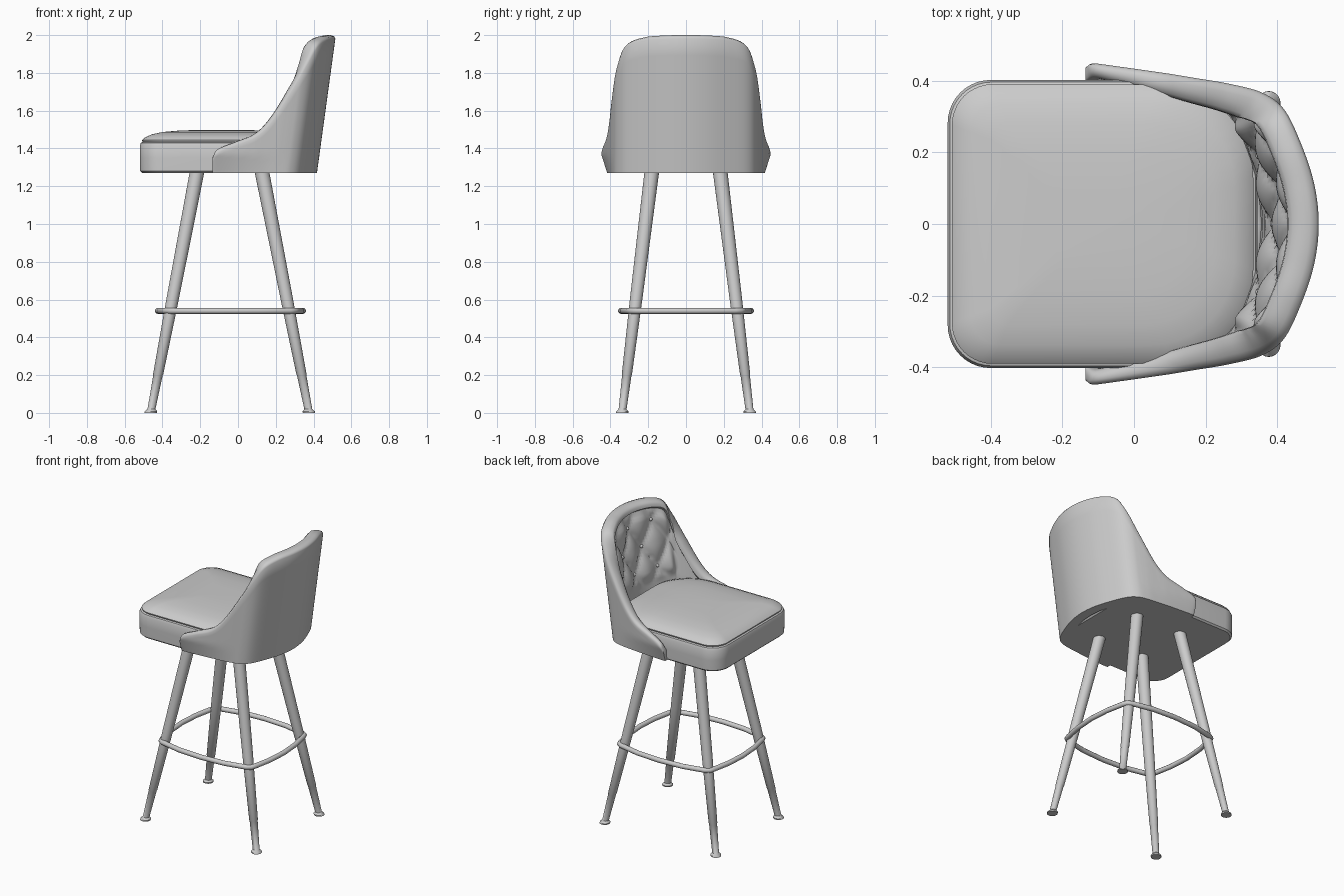
import bpy, bmesh, math
from mathutils import Vector

if "Cube" in bpy.data.objects:
    bpy.data.objects.remove(bpy.data.objects["Cube"])

def finish(name, bm, angle=40):
    bmesh.ops.recalc_face_normals(bm, faces=bm.faces[:])
    me = bpy.data.meshes.new(name)
    bm.to_mesh(me)
    bm.free()
    ob = bpy.data.objects.new(name, me)
    bpy.context.collection.objects.link(ob)
    bpy.ops.object.select_all(action='DESELECT')
    ob.select_set(True)
    bpy.context.view_layer.objects.active = ob
    bpy.ops.object.shade_smooth_by_angle(angle=math.radians(angle))
    return ob

def loft(name, rings, closed=False, angle=40):
    """Skin a list of equal-length closed rings; cap the ends unless closed."""
    bm = bmesh.new()
    vs = [[bm.verts.new(p) for p in r] for r in rings]
    n, m = len(vs[0]), len(vs)
    for i in range(m if closed else m - 1):
        a, b = vs[i], vs[(i + 1) % m]
        for j in range(n):
            k = (j + 1) % n
            bm.faces.new((a[j], a[k], b[k], b[j]))
    if not closed:
        bm.faces.new(vs[0])
        bm.faces.new(vs[-1])
    return finish(name, bm, angle)

def catmull(pts, steps):
    P = [Vector(p) for p in pts]
    P = [2 * P[0] - P[1]] + P + [2 * P[-1] - P[-2]]
    out = []
    for i in range(1, len(P) - 2):
        a, b, c, d = P[i - 1:i + 3]
        for k in range(steps):
            t = k / steps
            out.append(0.5 * (2 * b + (c - a) * t + (2 * a - 5 * b + 4 * c - d) * t * t
                              + (3 * b - a - 3 * c + d) * t ** 3))
    return out + [P[-2]]

# Seat: rounded outline, stacked with insets
def seat_outline(inset, z):
    x0, x1, w = -0.52 + inset, 0.345 - inset, 0.402 - inset
    ring = []
    for cx, sy, r, a0 in ((x1, 1, 0.27, 0), (x0, 1, 0.12, 90), (x0, -1, 0.12, 180), (x1, -1, 0.27, 270)):
        r = max(r - inset * 0.6, 0.03)
        mx = cx - r if cx == x1 else cx + r
        for k in range(11):
            a = math.radians(a0 + 9 * k)
            ring.append((mx + r * math.cos(a), sy * (w - r) + r * math.sin(a), z))
    return ring

loft("seat_base", [seat_outline(i, z) for i, z in
     ((0.012, 1.27), (0.002, 1.28), (0, 1.35), (0, 1.415), (0.006, 1.43), (0.022, 1.437))])
loft("seat_cushion", [seat_outline(i, z) for i, z in
     ((0.03, 1.42), (0.014, 1.436), (0.012, 1.444), (0.03, 1.46), (0.065, 1.475),
      (0.12, 1.487), (0.2, 1.494), (0.3, 1.498))])

# Back shell: plan curve (x, y, top height), mirrored
half = [(-0.135, 0.415, 1.35), (-0.11, 0.417, 1.395), (-0.03, 0.412, 1.432), (0.06, 0.405, 1.475),
        (0.13, 0.398, 1.555), (0.21, 0.388, 1.71), (0.275, 0.37, 1.85), (0.325, 0.325, 1.95),
        (0.368, 0.23, 1.988), (0.405, 0.115, 1.998), (0.418, 0, 2.0)]
plan = catmull(half + [(x, -y, z) for x, y, z in half[-2::-1]], 7)
N, Z0 = len(plan), 1.27
arc = [0.0]
for a, b in zip(plan, plan[1:]):
    arc.append(arc[-1] + (b - a).xy.length)
arc = [s - arc[-1] / 2 for s in arc]

def shell_point(i, z, off):
    p = plan[i]
    d = (plan[min(i + 1, N - 1)] - plan[max(i - 1, 0)]).xy.normalized()
    nx, ny = d.y, -d.x                      # inward normal
    if i < N // 8 or i > N - N // 8:
        nx, ny = 0, -math.copysign(1, p.y)
    flare = 0.033 * max(0, 1 - (p.x + 0.13) / 0.38) * min((z - Z0) / 0.1, 1)
    lean = 0.137 * (z - Z0) * min(1, max(0, (p.x + 0.13) / 0.2))
    return Vector((p.x + lean + nx * off, p.y + math.copysign(flare, p.y) + ny * off, z))

SX, SZ, ZB = 0.11, 0.15, 1.86

def pad_offset(i, z, top, t):
    s = arc[i]
    a, b = s / SX + (z - ZB) / SZ, s / SX - (z - ZB) / SZ
    tuft = math.sqrt(abs(math.sin(math.pi * a / 2) * math.sin(math.pi * b / 2)))
    clamp = lambda v: max(0.0, min(1.0, v))
    fade = clamp((top - z) / 0.05) * clamp((z - 1.47) / 0.06) * clamp((0.42 - abs(s)) / 0.1)
    low = 0.02 * clamp((1.72 - z) / 0.25) * clamp((0.5 - abs(s)) / 0.15)
    return t - min(0.025, t * 0.3) + low + fade * (0.036 * tuft - 0.008)

def rim(i):
    p, q = plan[max(i - 1, 0)], plan[min(i + 1, N - 1)]
    k = min(2.2, math.hypot(1, (q.z - p.z) / max((q - p).xy.length, 1e-4)))
    t = 0.04 + 0.045 * min(1, max(0, (plan[i].x + 0.1) / 0.35))
    return k, t

rings = []
for i in range(N):
    zt = plan[i].z
    k, t = rim(i)
    k = min(k, (zt - Z0) / 0.1)
    sec = [(Z0 + (zt - 0.018 * k - Z0) * v / 8, 0) for v in range(9)]
    sec += [(zt - 0.006 * k, t * 0.1), (zt, t * 0.32), (zt, t * 0.6), (zt - 0.007 * k, t * 0.88),
            (zt - 0.02 * k, t), (zt - 0.04 * k, t)]
    top = zt - 0.056 * k
    bot = min(1.42, top - 0.01)
    for v in range(33):
        z = top + (bot - top) * v / 32
        sec.append((z, pad_offset(i, z, top, t)))
    sec.append((Z0, t * 0.75))
    rings.append([shell_point(i, z, o) for z, o in sec])
loft("back_shell", rings, angle=50)

# Tufting buttons
for row, cols in ((0, (-2, 0, 2)), (1, (-1, 1)), (2, (-2, 0, 2))):
    for c in cols:
        i = min(range(N), key=lambda j: abs(arc[j] - c * SX))
        z = ZB - row * SZ
        k, t = rim(i)
        top = plan[i].z - 0.056 * k
        if z > top - 0.01:
            continue
        bm = bmesh.new()
        bmesh.ops.create_uvsphere(bm, u_segments=12, v_segments=8, radius=0.011)
        bmesh.ops.translate(bm, verts=bm.verts[:], vec=shell_point(i, z, pad_offset(i, z, top, t) + 0.003))
        finish("tuft_button", bm)

# Legs with ferrules and flared glides
def leg(name, foot, head):
    foot, head = Vector(foot), Vector(head)
    rings = []
    for z, r in ((0, 0.033), (0.008, 0.033), (0.02, 0.021), (0.2, 0.025), (0.203, 0.027),
                 (0.6, 0.033), (1.285, 0.039)):
        c = foot.lerp(head, z / 1.285)
        rings.append([(c.x + r * math.cos(a), c.y + r * math.sin(a), z)
                      for a in (2 * math.pi * j / 20 for j in range(20))])
    loft(name, rings)

for sy, side in ((-1, "right"), (1, "left")):
    leg("front_leg_" + side, (-0.462, sy * 0.338, 0), (-0.215, sy * 0.18, 1.285))
    leg("rear_leg_" + side, (0.376, sy * 0.338, 0), (0.125, sy * 0.18, 1.285))

# Foot ring: bowed sides with tight corners at the legs
cx, cz, tube = -0.04, 0.54, 0.016
quarter = [(0.40, 0), (0.39, 0.14), (0.365, 0.265), (0.352, 0.297), (0.32, 0.318), (0.17, 0.35)]
path = quarter + [(0, 0.36)] + [(-x, y) for x, y in quarter[:0:-1]]
path += [(-x, -y) for x, y in path]
n = len(path)
rings = []
for i in range(n):
    p = Vector(path[i])
    d = (Vector(path[(i + 1) % n]) - Vector(path[i - 1])).normalized()
    rings.append([(cx + p.x + (tube * math.cos(a) - tube) * d.y, p.y - (tube * math.cos(a) - tube) * d.x,
                   cz + tube * math.sin(a)) for a in (2 * math.pi * j / 12 for j in range(12))])
loft("foot_ring", rings, closed=True)
